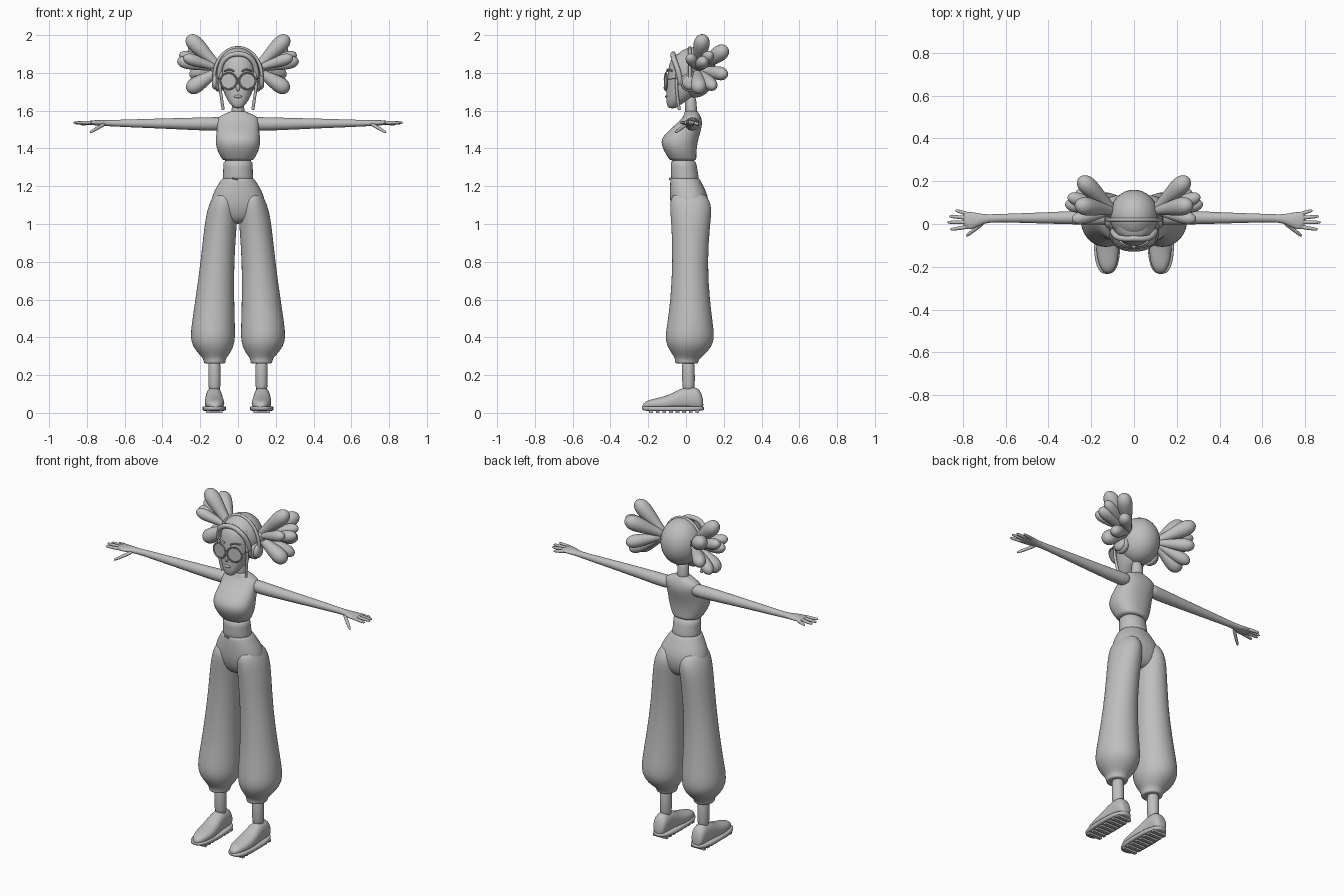
import bpy, bmesh, math
from mathutils import Vector

grey = bpy.data.materials.new("plain grey")
grey.diffuse_color = (0.52, 0.52, 0.52, 1)


def finish(bm, name, subdiv=1):
    bmesh.ops.recalc_face_normals(bm, faces=bm.faces)
    me = bpy.data.meshes.new(name)
    bm.to_mesh(me)
    bm.free()
    me.materials.append(grey)
    ob = bpy.data.objects.new(name, me)
    bpy.context.collection.objects.link(ob)
    for p in me.polygons:
        p.use_smooth = True
    if subdiv:
        mod = ob.modifiers.new("smooth", 'SUBSURF')
        mod.levels = mod.render_levels = subdiv
    else:
        bpy.context.view_layer.objects.active = ob
        ob.select_set(True)
        bpy.ops.object.shade_smooth_by_angle(angle=math.radians(40))
        ob.select_set(False)
    return ob


def loft(name, rings, n=20, power=2.0, subdiv=1):
    """Skin rings given as (centre, half axis u, half axis v)."""
    bm = bmesh.new()
    loops = []
    for c, u, v in rings:
        loop = []
        for i in range(n):
            a = 2 * math.pi * (i + 0.5) / n
            ca, sa = math.cos(a), math.sin(a)
            e = 2 / power
            loop.append(bm.verts.new(c + u * math.copysign(abs(ca) ** e, ca)
                                     + v * math.copysign(abs(sa) ** e, sa)))
        loops.append(loop)
    for a, b in zip(loops, loops[1:]):
        for i in range(n):
            j = (i + 1) % n
            bm.faces.new((a[i], a[j], b[j], b[i]))
    bm.faces.new(loops[0])
    bm.faces.new(loops[-1])
    return finish(bm, name, subdiv)


def stack(name, rows, s=1, **kw):
    """Loft upward from rows of (z, x min, x max, y min, y max)."""
    return loft(name, [(Vector((s * (x0 + x1) / 2, (y0 + y1) / 2, z)),
                        Vector(((x1 - x0) / 2, 0, 0)), Vector((0, (y1 - y0) / 2, 0)))
                       for z, x0, x1, y0, y1 in rows], **kw)


def lobe(name, a, b, profile, n=12, s=1):
    """Round part from a to b, profile of (fraction, radius)."""
    a, b = Vector((a[0] * s, *a[1:])), Vector((b[0] * s, *b[1:]))
    d = (b - a).normalized()
    u = d.orthogonal().normalized()
    v = d.cross(u)
    return loft(name, [(a.lerp(b, t), u * r, v * r) for t, r in profile], n=n)


def tube(name, pts, r, closed=False):
    cu = bpy.data.curves.new(name, 'CURVE')
    cu.dimensions = '3D'
    cu.bevel_depth = r
    cu.bevel_resolution = 2
    cu.resolution_u = 6
    cu.use_fill_caps = True
    sp = cu.splines.new('BEZIER')
    sp.bezier_points.add(len(pts) - 1)
    for bp, p in zip(sp.bezier_points, pts):
        bp.co = p
        bp.handle_left_type = bp.handle_right_type = 'AUTO'
    sp.use_cyclic_u = closed
    cu.materials.append(grey)
    ob = bpy.data.objects.new(name, cu)
    bpy.context.collection.objects.link(ob)
    return ob


def ball(name, c, r):
    bm = bmesh.new()
    bmesh.ops.create_uvsphere(bm, u_segments=32, v_segments=20, radius=1)
    for v in bm.verts:
        v.co = Vector((c[k] + r[k] * v.co[k] for k in range(3)))
    return finish(bm, name, 0)


def box(name, c, size):
    bm = bmesh.new()
    bmesh.ops.create_cube(bm, size=1)
    for v in bm.verts:
        v.co = Vector((c[k] + size[k] * v.co[k] for k in range(3)))
    return finish(bm, name, 0)


# Torso: cropped top, belly, neck
stack("top", [(1.335, -.083, .083, -.088, .055), (1.345, -.085, .085, -.09, .055),
              (1.385, -.11, .11, -.117, .055), (1.435, -.121, .121, -.137, .062),
              (1.475, -.115, .115, -.115, .073), (1.52, -.11, .11, -.062, .086),
              (1.55, -.112, .112, -.03, .084), (1.573, -.1, .1, -.012, .077),
              (1.59, -.05, .05, -.008, .066), (1.6, -.035, .035, -.005, .06)], power=2.3, n=28)
stack("belly", [(1.2, -.09, .09, -.08, .075), (1.26, -.079, .079, -.08, .066),
                (1.3, -.078, .078, -.08, .058), (1.35, -.081, .081, -.084, .053)], n=28)
stack("neck", [(1.57, -.04, .04, -.01, .065), (1.61, -.032, .032, -.002, .057),
               (1.69, -.032, .032, -.01, .055)])
tube("navel_tie", [(-.03, -.084, 1.242), (-.01, -.087, 1.238), (0, -.085, 1.236)], .004)

# Trousers: hips joined to two balloon legs
stack("trouser_hips", [(1.0, -.05, .05, -.03, .07), (1.03, -.12, .12, -.06, .105),
                       (1.09, -.15, .15, -.082, .122), (1.15, -.139, .139, -.086, .118),
                       (1.2, -.112, .112, -.085, .092), (1.235, -.088, .088, -.083, .075),
                       (1.248, -.081, .081, -.081, .068)], power=2.2, n=28)
for s, side in ((1, "left"), (-1, "right")):
    stack(side + "_trouser_leg", [
        (1.17, .04, .115, -.06, .09), (1.13, .008, .143, -.084, .124),
        (1.08, .0, .162, -.086, .138), (1.0, .006, .178, -.077, .128),
        (.8, .021, .198, -.071, .113), (.6, .02, .226, -.082, .126),
        (.47, .016, .246, -.1, .143), (.4, .014, .253, -.112, .152),
        (.35, .022, .24, -.1, .137), (.31, .046, .206, -.072, .1),
        (.29, .062, .187, -.06, .075), (.275, .066, .182, -.058, .066),
        (.262, .067, .181, -.057, .064), (.26, .08, .165, -.04, .055)], s, n=28)
    stack(side + "_ankle", [(.3, .09, .16, -.025, .048), (.2, .092, .157, -.02, .046),
                            (.09, .09, .16, -.022, .05)], s)

    # Shoes: upper, sole and tread bars
    upper = [(-.232, .122, .012, .024, .042), (-.215, .122, .03, .02, .062),
             (-.18, .122, .046, .018, .073), (-.12, .124, .054, .015, .086),
             (-.07, .126, .05, .015, .104), (-.03, .127, .046, .015, .13),
             (.02, .127, .043, .015, .14), (.06, .127, .043, .015, .136),
             (.082, .127, .036, .018, .108), (.092, .127, .018, .024, .06)]
    loft(side + "_shoe", [(Vector((s * x, y, (z0 + z1) / 2)), Vector((w, 0, 0)),
                           Vector((0, 0, (z1 - z0) / 2))) for y, x, w, z0, z1 in upper], power=2.3)
    stack(side + "_sole", [(.01, .068, .184, -.222, .09), (.013, .064, .188, -.232, .096),
                           (.032, .063, .188, -.236, .097), (.036, .068, .184, -.23, .092)],
          s, power=2.7, n=28)
    for k in range(8):
        y = -.185 + k * .035
        box(f"{side}_tread_{k}", (s * .125, y, .007), (.088, .02, .014))

    # Arms run out sideways into flat palms
    arm = [(.07, .035, 1.532, .03, .03), (.1, .034, 1.53, .038, .037), (.16, .031, 1.529, .036, .036),
           (.4, .028, 1.532, .027, .027), (.6, .028, 1.533, .02, .02),
           (.69, .026, 1.534, .018, .016), (.725, .02, 1.535, .03, .016),
           (.755, .016, 1.536, .04, .014), (.785, .016, 1.536, .042, .011), (.8, .016, 1.536, .036, .007)]
    loft(side + "_arm", [(Vector((s * x, y, z)), Vector((0, ry, 0)), Vector((0, 0, rz)))
                         for x, y, z, ry, rz in arm])
    digit = [(0, .007), (.1, .0105), (.6, .009), (.9, .008), (1, .003)]
    for nm, a, b in (("little_finger", (.77, .045, 1.535), (.835, .064, 1.528)),
                     ("ring_finger", (.77, .028, 1.537), (.865, .036, 1.533)),
                     ("middle_finger", (.77, .008, 1.538), (.874, .008, 1.536)),
                     ("index_finger", (.77, -.012, 1.537), (.86, -.026, 1.536)),
                     ("thumb", (.705, .005, 1.53), (.785, -.057, 1.484))):
        lobe(f"{side}_{nm}", a, b, digit, 10, s)

    # Hair bunches: rounded locks fanning out of a tie
    puff = [(0, .022), (.2, .024), (.45, .034), (.68, .045), (.85, .044), (.95, .03), (1, .01)]
    root = (.09, .06, 1.82)
    for k, (tip, f) in enumerate((((.268, .09, 1.995), 1.0), ((.255, .215, 1.93), 1.0),
                                  ((.25, .215, 1.79), .85), ((.27, .07, 1.705), 1.0),
                                  ((.29, .02, 1.885), .72), ((.322, .095, 1.865), .8),
                                  ((.27, .15, 1.72), .8), ((.31, .13, 1.9), .75))):
        lobe(f"{side}_hair_lock_{k}", root, tip, [(t, r * f) for t, r in puff], 14, s)
    lobe(side + "_hair_tie", (.085, .06, 1.82), (.145, .07, 1.828),
         [(0, .03), (.3, .038), (.7, .036), (1, .025)], 16, s)

    # Headphone cups and loose strand by the face
    lobe(side + "_ear_cushion", (.085, .02, 1.75), (.118, .02, 1.75),
         [(0, .042), (.1, .05), (.9, .05), (1, .042)], 20, s)
    lobe(side + "_ear_cup", (.11, .02, 1.75), (.138, .02, 1.752),
         [(0, .038), (.1, .042), (.7, .038), (1, .022)], 20, s)
    tube(side + "_strand", [(s * .088, -.045, 1.81), (s * .096, -.05, 1.74),
                            (s * .088, -.045, 1.67), (s * .078, -.035, 1.605)], .008)

    # Round glasses with side arms, eye and brow
    ring = [(s * .05 + .044 * math.cos(a), -.115 + .18 * (.05 + .044 * s * math.cos(a)) ** 1,
             1.757 + .044 * math.sin(a)) for a in (i * math.pi / 4 for i in range(8))]
    tube(side + "_glasses_rim", ring, .0035, True)
    bm = bmesh.new()
    bm.faces.new([bm.verts.new(p) for p in ring])
    finish(bm, side + "_lens", 1)
    tube(side + "_glasses_arm", [(s * .094, -.098, 1.765), (s * .104, -.05, 1.772),
                                 (s * .105, .02, 1.775)], .003)
    tube(side + "_brow", [(s * .02, -.101, 1.808), (s * .045, -.096, 1.818), (s * .072, -.073, 1.81)], .0045)

# Head: face tapering to the chin, with a round hair cap behind
stack("face", [(1.612, -.016, .016, -.088, -.055), (1.622, -.03, .03, -.099, -.04),
               (1.645, -.05, .05, -.104, -.01), (1.68, -.07, .07, -.105, .05),
               (1.73, -.085, .085, -.103, .08), (1.78, -.092, .092, -.098, .1),
               (1.84, -.093, .093, -.092, .1), (1.88, -.083, .083, -.077, .1),
               (1.91, -.058, .058, -.045, .09)], power=2.2, n=28)
ball("hair_cap", (0, .04, 1.802), (.114, .12, .134))
ball("nose", (0, -.105, 1.722), (.011, .013, .02))
ball("lips", (0, -.102, 1.675), (.021, .008, .008))
tube("glasses_bridge", [(-.008, -.114, 1.765), (0, -.116, 1.769), (.008, -.114, 1.765)], .003)

# Hairline roll and headphone band over the top
tube("hairline", [(-.096, -.025, 1.74), (-.095, -.045, 1.82), (-.062, -.066, 1.88), (0, -.068, 1.9),
                  (.062, -.066, 1.88), (.095, -.045, 1.82), (.096, -.025, 1.74)], .014)
tube("headphone_band", [(.127 * math.cos(a), .02, 1.775 + .158 * math.sin(a))
                        for a in (i * math.pi / 10 for i in range(11))], .009)
